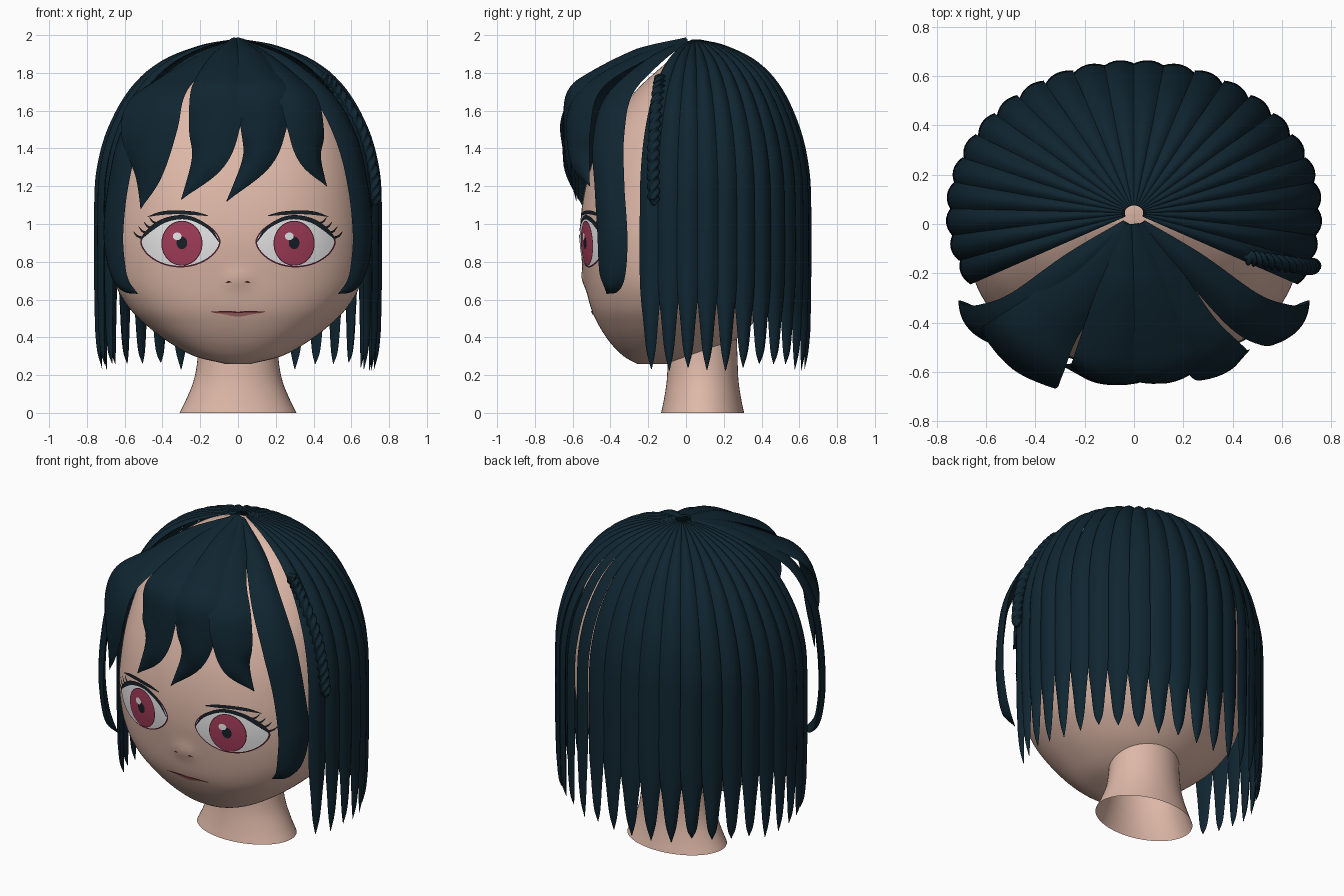
import bpy, bmesh, math, random
from mathutils import Vector

random.seed(4)
cube = bpy.data.objects.get("Cube")
if cube:
    bpy.data.objects.remove(cube, do_unlink=True)


def material(name, r, g, b):
    m = bpy.data.materials.new(name)
    m.use_nodes = True
    m.diffuse_color = (r, g, b, 1)
    m.node_tree.nodes["Principled BSDF"].inputs["Base Color"].default_value = (r, g, b, 1)
    return m


SKIN = material("skin", .73, .48, .39)
HAIR = material("dark_teal_hair", .005, .019, .031)
WHITE = material("eye_white", .82, .82, .82)
IRIS = material("rose_iris", .36, .045, .1)
RIM = material("wine_rim", .07, .012, .025)
DARK = material("lash_dark", .008, .014, .02)
LIPS = material("lips", .42, .15, .14)


def smooth(pts, n):
    """Catmull-Rom curve through points of any dimension."""
    p = [Vector(q) for q in pts]
    p = [p[0] * 2 - p[1]] + p + [p[-1] * 2 - p[-2]]
    out = []
    for i in range(1, len(p) - 2):
        a, b, c, d = p[i - 1:i + 3]
        for k in range(n):
            t = k / n
            out.append((b * 2 + (c - a) * t + (a * 2 - b * 5 + c * 4 - d) * t * t
                        + (b * 3 - a - c * 3 + d) * t ** 3) / 2)
    return out + [p[-2]]


def loft(name, rows, mat, closed=True, caps=True, plate=False):
    """Skin a list of equally long point rows."""
    n = len(rows[0])
    bm = bmesh.new()
    vs = [[bm.verts.new(v) for v in row] for row in rows]
    for a, b in zip(vs, vs[1:]):
        for j in range(n if closed else n - 1):
            k = (j + 1) % n
            bm.faces.new((a[j], a[k], b[k], b[j]))
    if caps:
        bm.faces.new(vs[0])
        bm.faces.new(vs[-1])
    bmesh.ops.recalc_face_normals(bm, faces=bm.faces)
    if plate:
        bm.normal_update()
        bmesh.ops.reverse_faces(bm, faces=[f for f in bm.faces if f.normal.y > 0])
    me = bpy.data.meshes.new(name)
    bm.to_mesh(me)
    bm.free()
    me.polygons.foreach_set("use_smooth", [True] * len(me.polygons))
    me.set_sharp_from_angle(angle=math.radians(50))
    me.materials.append(mat)
    ob = bpy.data.objects.new(name, me)
    bpy.context.collection.objects.link(ob)
    return ob


# Head: rows of height, half width, front y, back y
HEAD = smooth([(.26, .07, -.26, -.06), (.3, .23, -.33, .1), (.37, .36, -.4, .24),
               (.46, .48, -.46, .34), (.56, .58, -.505, .42), (.7, .655, -.535, .5),
               (.9, .68, -.56, .55), (1.1, .67, -.55, .56), (1.3, .645, -.505, .545),
               (1.5, .59, -.42, .5), (1.7, .47, -.27, .42), (1.84, .3, -.12, .28),
               (1.92, .12, -.02, .14), (1.935, .02, .04, .08)], 7)
FULL = 2.4


def nose(x, z):
    return .016 * math.exp(-(x / .06) ** 2 - ((z - .71) / .05) ** 2)


def power(v, e):
    return math.copysign(abs(v) ** e, v)


rows = []
for z, hw, yf, yb in HEAD:
    row = []
    for i in range(144):
        a = math.tau * i / 144
        e = 2 / FULL if math.sin(a) < 0 else 1
        x = hw * power(math.cos(a), e)
        y = (yf + yb) / 2 + (yb - yf) / 2 * power(math.sin(a), e)
        row.append((x, y - (nose(x, z) if y < -.3 else 0), z))
    rows.append(row)
loft("head", rows, SKIN)

# Neck: flared open tube
neck = smooth([(0, .31, .22), (.07, .275, .205), (.17, .235, .19), (.28, .215, .185), (.42, .21, .18)], 4)
loft("neck", [[(rx * math.cos(math.tau * i / 48), .088 + ry * math.sin(math.tau * i / 48), z)
               for i in range(48)] for z, rx, ry in neck], SKIN, caps=False)


def on_face(x, z, lift):
    """Point on the front of the head, lifted forward."""
    for a, b in zip(HEAD, HEAD[1:]):
        if a[0] <= z <= b[0]:
            _, hw, yf, yb = a.lerp(b, (z - a[0]) / (b[0] - a[0]))
            k = max(0, 1 - min(1, abs(x) / hw) ** FULL) ** (1 / FULL)
            return (x, (yf + yb) / 2 - (yb - yf) / 2 * k - nose(x, z) - lift, z)


def disc(name, cx, cz, rx, up, down, lift, mat, pinch=1.0):
    """Rounded plate lying on the face; pinch above 1 gives pointed corners."""
    rows = []
    for k in range(9):
        s = max(k / 8, .01)
        rows.append([on_face(cx + s * rx * math.cos(t),
                             cz + s * (up if math.sin(t) > 0 else down) * power(math.sin(t), pinch), lift)
                     for t in (math.tau * i / 48 for i in range(48))])
    loft(name, rows, mat, caps=False, plate=True)


def stroke(name, pts, lift, mat):
    """Tapered painted line from points of x, z, half thickness."""
    c = smooth(pts, 8)
    rows = []
    for i, (x, z, w) in enumerate(c):
        d = c[min(i + 1, len(c) - 1)] - c[max(i - 1, 0)]
        px, pz = Vector((-d[1], d[0])).normalized() * max(w, .0008)
        rows.append([on_face(x + px * s, z + pz * s, lift) for s in (-1, 0, 1)])
    loft(name, rows, mat, closed=False, caps=False, plate=True)


# Eyes, lashes, brows and nostrils on both sides
for side, s in (("left", 1), ("right", -1)):
    def line(part, pts, mat=DARK, lift=.008):
        stroke(f"{side}_{part}", [(s * x, z, w) for x, z, w in pts], lift, mat)

    ex, ez = s * .305, .905
    disc(side + "_eye_rim", ex, ez, .213, .132, .135, .003, RIM, 1.2)
    disc(side + "_eye_white", ex, ez, .205, .125, .127, .005, WHITE, 1.2)
    disc(side + "_iris_rim", s * .297, .897, .109, .12, .118, .0065, RIM)
    disc(side + "_iris", s * .297, .897, .104, .115, .113, .0075, IRIS)
    disc(side + "_pupil", s * .297, .9, .028, .033, .033, .0085, DARK)
    disc(side + "_eye_glint", s * .297 - .025, .935, .023, .02, .02, .0095, WHITE)
    line("upper_lash", [(.1, .905, .002), (.15, .975, .008), (.23, 1.023, .01), (.305, 1.036, .011),
                        (.39, 1.018, .012), (.46, .975, .012), (.515, .92, .004)])
    line("brow", [(.16, 1.044, .002), (.23, 1.056, .009), (.33, 1.062, .01),
                  (.41, 1.056, .009), (.48, 1.038, .001)])
    for i in range(4):
        x, z = .42 + .028 * i, 1.0 - .025 * i
        line(f"lash_{i + 1}", [(x, z, .007), (x + .03, z + .012, .005), (x + .05, z + .035, .001)])
    line("nostril", [(.035, .69, .001), (.048, .694, .005), (.065, .688, .001)], RIM, .004)

# Mouth
stroke("lips", [(-.14, .532, .001), (-.07, .53, .009), (0, .524, .014), (.07, .53, .009), (.14, .532, .001)], .004, LIPS)
stroke("mouth_line", [(-.15, .534, .001), (-.06, .536, .004), (0, .532, .003), (.06, .536, .004),
                      (.15, .534, .001)], .007, RIM)


def lock(name, pts, thick, steps=6):
    """Lens-shaped hair lock along points of x, y, z, half width."""
    c = smooth(pts, steps)
    widest = max(p[3] for p in c)
    rows = []
    for i, p in enumerate(c):
        pos = p.to_3d()
        tan = (c[min(i + 1, len(c) - 1)].to_3d() - c[max(i - 1, 0)].to_3d()).normalized()
        out = pos - Vector((0, .04, 1.05))
        out = (out - tan * out.dot(tan)).normalized()
        across = tan.cross(out)
        w = max(p[3], .002)
        th = thick * min(1, 1.6 * w / widest)
        sec = [(k / 4, 1) for k in range(-4, 5)] + [(k / 4, -.35) for k in range(3, -4, -1)]
        rows.append([pos + across * a * w + out * h * th * (1 - a * a) for a, h in sec])
    return loft(name, rows, HAIR)


# Back and side hair: ring of locks hanging from the crown
SHELL = [(.05, 1.975), (.27, 1.935), (.53, 1.845), (.74, 1.7), (.89, 1.5), (.965, 1.3), (.985, 1.1), (.985, .7)]


def shell_point(theta, r, z):
    return (.75 * r * math.cos(theta), .045 + .605 * r * math.sin(theta), z)


COUNT = 24
STEP = math.radians(226) / (COUNT - 1)
for i in range(COUNT):
    th = math.radians(-23) + STEP * i
    half = .56 * STEP * math.hypot(.75 * math.sin(th), .605 * math.cos(th))
    tip = random.uniform(.22, .27)
    pts = [(*shell_point(th, r, z), half * r) for r, z in SHELL]
    pts += [(*shell_point(th, .98, .48), half * .68), (*shell_point(th, .975, .33), half * .42),
            (*shell_point(th, .965, tip), .002)]
    lock(f"back_lock_{i + 1}", pts, .024, 5)

# Fringe
lock("fringe_outer_right", [(-.02, 0, 1.975, .02), (-.16, -.2, 1.88, .09), (-.33, -.38, 1.76, .13),
                            (-.43, -.5, 1.66, .18), (-.47, -.55, 1.5, .19), (-.475, -.56, 1.27, .1),
                            (-.515, -.54, 1.08, 0)], .035)
lock("fringe_right", [(-.02, 0, 1.98, .02), (-.05, -.25, 1.895, .09), (-.09, -.48, 1.78, .13),
                      (-.11, -.59, 1.69, .145), (-.125, -.61, 1.52, .14), (-.16, -.605, 1.34, .1),
                      (-.3, -.57, 1.13, 0)], .035)
lock("fringe_left", [(0, 0, 1.98, .02), (.05, -.25, 1.895, .09), (.1, -.48, 1.78, .13),
                     (.13, -.59, 1.69, .145), (.135, -.61, 1.52, .125), (.1, -.605, 1.34, .08),
                     (-.06, -.58, 1.12, 0)], .035)
lock("fringe_outer_left", [(.02, 0, 1.975, .02), (.13, -.22, 1.88, .07), (.24, -.43, 1.77, .1),
                           (.32, -.54, 1.66, .12), (.36, -.57, 1.5, .115), (.385, -.56, 1.35, .08),
                           (.47, -.51, 1.2, 0)], .03)

# Long locks framing the face
for side, s in (("left", 1), ("right", -1)):
    lock(side + "_face_lock", [(s * x, y, z, w) for x, y, z, w in (
        (.03, 0, 1.965, .02), (.24, -.17, 1.86, .06), (.45, -.355, 1.68, .09), (.575, -.41, 1.45, .1),
        (.635, -.405, 1.2, .095), (.66, -.39, .95, .095), (.64, -.39, .77, .085), (.6, -.4, .68, .06),
        (.53, -.42, .63, 0))], .03)

# Thin braid on the left: three-lobed twisted rope
rope = []
PATH = smooth([(-26, .65, 1.79), (-24, .77, 1.68), (-22, .91, 1.5), (-21, .985, 1.3), (-20, 1.01, 1.1)], 26)
centres = [Vector(shell_point(math.radians(a), r * 1.025, z)) for a, r, z in PATH]
for i, c in enumerate(centres):
    tan = (centres[min(i + 1, len(centres) - 1)] - centres[max(i - 1, 0)]).normalized()
    u = tan.cross(Vector((0, 1, 0))).normalized()
    v = tan.cross(u)
    size = .027 * min(1, .3 + min(i, len(centres) - 1 - i) / 6)
    rope.append([c + (u * math.cos(a) + v * math.sin(a)) * size * (1 + .28 * math.cos(3 * a - i * .95))
                 for a in (math.tau * k / 18 for k in range(18))])
loft("braid", rope, HAIR)
